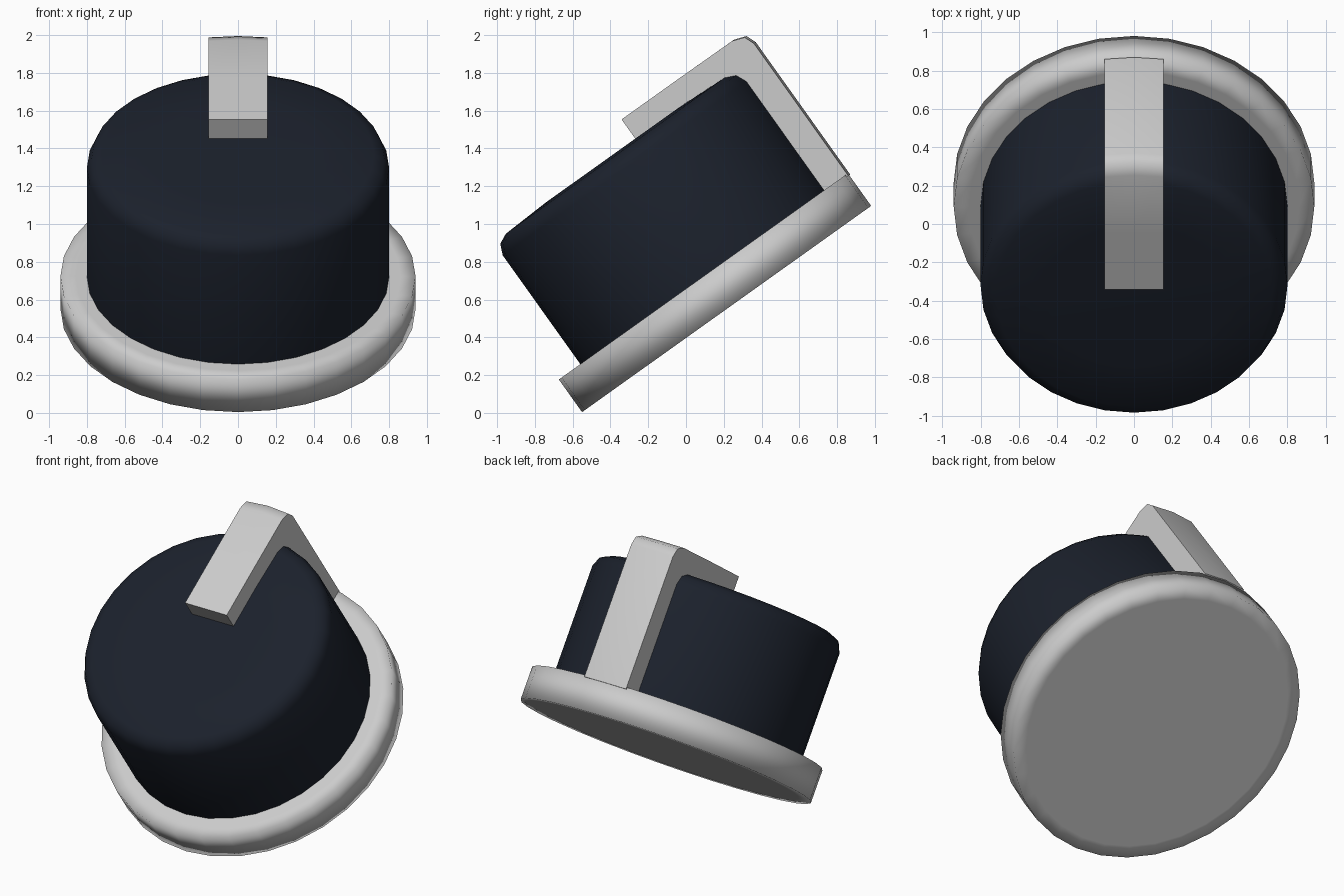
import bpy, bmesh, math
from mathutils import Matrix

if "Cube" in bpy.data.objects:
    bpy.data.objects.remove(bpy.data.objects["Cube"])

# Whole knob is tilted about X; local z is the knob axis
TILT = Matrix.Translation((0, 0.215, 0.55)) @ Matrix.Rotation(math.radians(35.5), 4, 'X')

def finish(name, bm, angle, mat=None):
    bmesh.ops.recalc_face_normals(bm, faces=bm.faces)
    bm.transform(TILT)
    me = bpy.data.meshes.new(name)
    bm.to_mesh(me)
    bm.free()
    ob = bpy.data.objects.new(name, me)
    bpy.context.collection.objects.link(ob)
    if mat:
        me.materials.append(mat)
    bpy.ops.object.select_all(action='DESELECT')
    ob.select_set(True)
    bpy.context.view_layer.objects.active = ob
    bpy.ops.object.shade_smooth_by_angle(angle=math.radians(angle))
    return ob

def turned(profile, sides=32):
    """Closed solid of revolution from (radius, height) points."""
    bm = bmesh.new()
    rings = [[bm.verts.new((r * math.sin(2 * math.pi * i / sides),
                            r * math.cos(2 * math.pi * i / sides), z))
              for i in range(sides)] for r, z in profile]
    for a, b in zip(rings, rings[1:]):
        for i in range(sides):
            j = (i + 1) % sides
            bm.faces.new((a[i], a[j], b[j], b[i]))
    bm.faces.new(rings[0])
    bm.faces.new(rings[-1])
    return bm

dark = bpy.data.materials.new("dark_navy")
dark.diffuse_color = (0.011, 0.015, 0.025, 1)
dark.use_nodes = True
dark.node_tree.nodes["Principled BSDF"].inputs["Base Color"].default_value = dark.diffuse_color

# Base disc
finish("base_disc", turned([(0.86, 0), (0.94, 0), (0.94, 0.212), (0.86, 0.212)]), 100)

# Dark grip with a softened top edge
finish("knob_body", turned([(0.8, 0.2), (0.8, 0.92), (0.775, 0.977),
                            (0.72, 1.003), (0.45, 1.015)]), 50, dark)

# L-shaped pointer: side profile (local y, z) lofted across x, slightly bowed outside
outer = [(0.13, 1.14), (0.5, 1.14), (0.86, 1.138), (0.925, 1.115), (0.946, 1.06), (0.946, 0.2)]
inner = [(0.77, 0.2), (0.77, 0.95), (0.73, 0.99), (0.5, 1.0), (0.13, 1.0)]
bm = bmesh.new()
rows = []
for x in (-0.155, 0, 0.155):
    bow = 0.012 if x else 0
    rows.append([bm.verts.new((x, y - (bow if y > 0.85 else 0), z)) for y, z in outer + inner])
n = len(rows[0])
for a, b in zip(rows, rows[1:]):
    for i in range(n):
        j = (i + 1) % n
        bm.faces.new((a[i], a[j], b[j], b[i]))
bm.faces.new(rows[0])
bm.faces.new(rows[-1])
finish("pointer", bm, 50)
